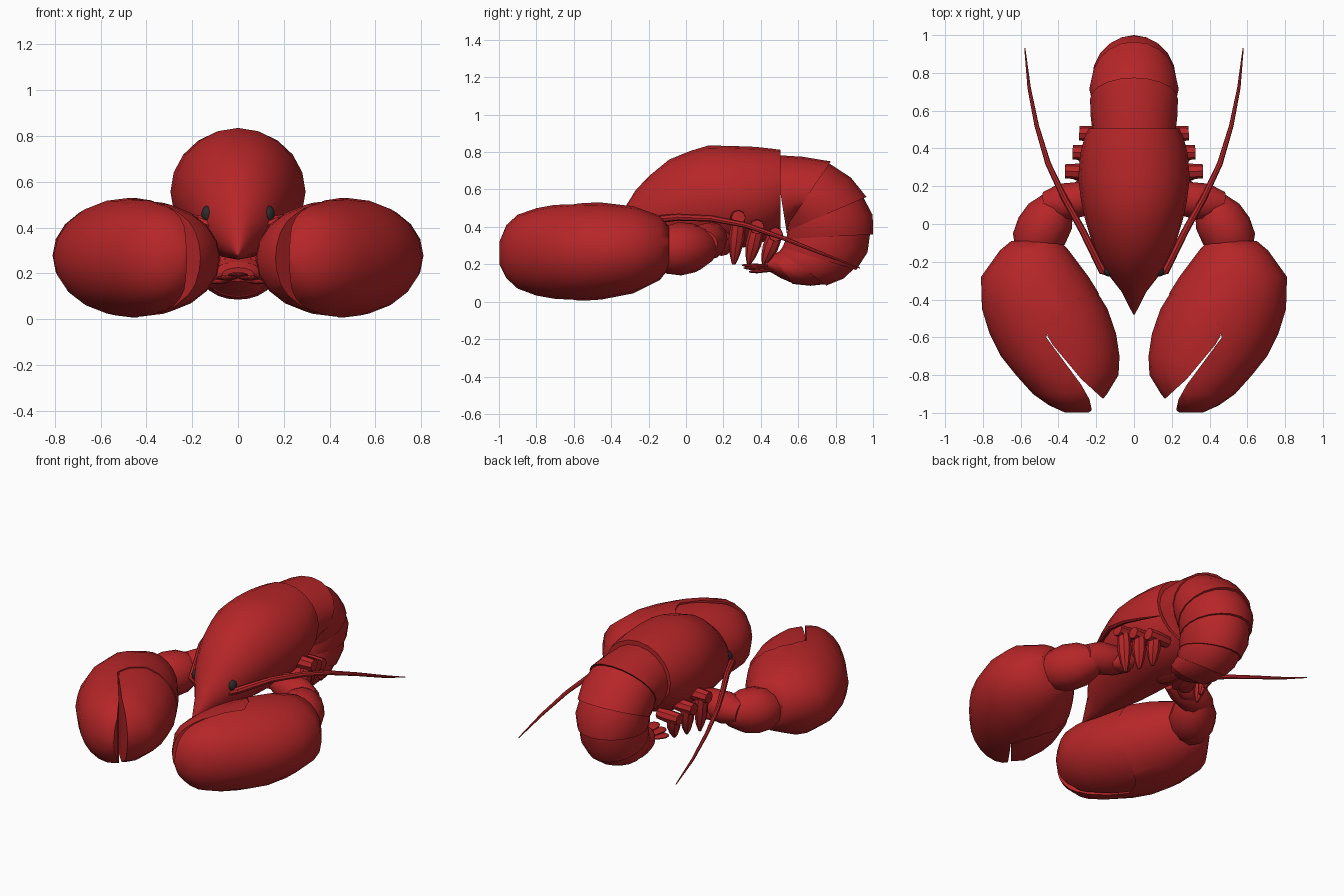
import bpy, bmesh, math
from mathutils import Vector as V

if "Cube" in bpy.data.objects:
    bpy.data.objects.remove(bpy.data.objects["Cube"])


def material(name, rgb):
    m = bpy.data.materials.new(name)
    m.diffuse_color = (*rgb, 1)
    m.use_nodes = True
    m.node_tree.nodes["Principled BSDF"].inputs["Base Color"].default_value = m.diffuse_color
    return m


RED = material("shell_red", (0.47, 0.019, 0.021))
DARK = material("eye_dark", (0.025, 0.025, 0.027))


def add_object(name, bm, mat=RED, mirror=False):
    bmesh.ops.recalc_face_normals(bm, faces=bm.faces)
    me = bpy.data.meshes.new(name)
    bm.to_mesh(me)
    bm.free()
    me.materials.append(mat)
    ob = bpy.data.objects.new(name, me)
    bpy.context.collection.objects.link(ob)
    if mirror:
        ob.modifiers.new("Mirror", 'MIRROR').use_mirror_merge = False
    return ob


def loft(name, rings, n=18, mirror=False, mat=RED):
    """Skin elliptical rings given as (centre, half axis u, half axis v)."""
    bm = bmesh.new()
    rows = []
    for c, u, v in rings:
        rows.append([bm.verts.new(V(c) + V(u) * math.cos(2 * math.pi * i / n)
                                  + V(v) * math.sin(2 * math.pi * i / n)) for i in range(n)])
    for a, b in zip(rows, rows[1:]):
        for i in range(n):
            bm.faces.new((a[i], a[(i + 1) % n], b[(i + 1) % n], b[i]))
    bm.faces.new(rows[0])
    bm.faces.new(rows[-1])
    return add_object(name, bm, mat, mirror)


def y_ring(y, x0, x1, z0, z1):
    return ((x0 + x1) / 2, y, (z0 + z1) / 2), (0, 0, (z1 - z0) / 2), ((x1 - x0) / 2, 0, 0)


def pod(name, a, b, profile, flat=1.0, n=12, mirror=True):
    """Rounded limb part from a to b; profile = (fraction, radius)."""
    a, b = V(a), V(b)
    d = (b - a).normalized()
    side = d.cross(V((0, 0, 1)) if abs(d.z) < 0.8 else V((0, 1, 0))).normalized()
    up = side.cross(d)
    return loft(name, [(a.lerp(b, t), up * r * flat, side * r) for t, r in profile], n, mirror)


def prism(name, pts, z0=-0.3, z1=0.9):
    bm = bmesh.new()
    f = bm.faces.new([bm.verts.new((x, y, z0)) for x, y in pts])
    top = bmesh.ops.extrude_face_region(bm, geom=[f])['geom']
    bmesh.ops.translate(bm, vec=(0, 0, z1 - z0), verts=[v for v in top if isinstance(v, bmesh.types.BMVert)])
    ob = add_object(name, bm)
    ob.hide_render = True
    return ob


def bake(ob):
    dg = bpy.context.evaluated_depsgraph_get()
    me = bpy.data.meshes.new_from_object(ob.evaluated_get(dg))
    ob.modifiers.clear()
    ob.data = me


# Carapace with pointed rostrum: y, half width, bottom, top
shell = [(-0.48, 0.004, 0.275, 0.285), (-0.36, 0.065, 0.26, 0.45), (-0.27, 0.135, 0.26, 0.595),
         (-0.20, 0.175, 0.26, 0.67), (-0.09, 0.225, 0.26, 0.76), (0.02, 0.258, 0.265, 0.805),
         (0.12, 0.28, 0.27, 0.835), (0.24, 0.295, 0.28, 0.833), (0.37, 0.285, 0.30, 0.828),
         (0.46, 0.262, 0.34, 0.818), (0.505, 0.24, 0.38, 0.812)]
loft("carapace", [y_ring(y, -w, w, a, b) for y, w, a, b in shell], 20)

# Curled abdomen: outer (y, z), inner (y, z), half width at each joint
joints = [((0.47, 0.80), (0.54, 0.36), 0.23), ((0.775, 0.75), (0.55, 0.42), 0.232),
          ((0.965, 0.56), (0.545, 0.38), 0.225), ((1.0, 0.36), (0.535, 0.335), 0.205),
          ((0.91, 0.17), (0.515, 0.29), 0.18), ((0.75, 0.087), (0.50, 0.27), 0.155),
          ((0.57, 0.095), (0.46, 0.25), 0.13), ((0.44, 0.165), (0.43, 0.225), 0.07)]


def joint_ring(o, i, w, s):
    o, i = V((0, *o)), V((0, *i))
    u = (o - i) / 2
    return i + u * s, u * s, V((w * s, 0, 0))


for k, (a, b) in enumerate(zip(joints, joints[1:])):
    mid = [tuple((p + q) / 2 for p, q in zip(a[j], b[j])) for j in (0, 1)]
    bulge = 1.0 if k == 0 else 1.035
    loft(f"tail_segment_{k + 1}", [joint_ring(*a, 0.965),
                                   joint_ring(*mid, (a[2] + b[2]) / 2, bulge),
                                   joint_ring(*b, 1.0)], 20)

# Tail fan blades
leaf = [(0, 0.025), (0.3, 0.04), (0.7, 0.045), (0.92, 0.03), (1, 0.012)]
pod("tail_fan_centre", (0, 0.47, 0.19), (0, 0.30, 0.195), leaf, 0.25, 10, False)
pod("tail_fan_inner", (0.03, 0.47, 0.18), (0.06, 0.31, 0.18), leaf, 0.25, 10)
pod("tail_fan_outer", (0.05, 0.47, 0.17), (0.105, 0.34, 0.16), leaf, 0.25, 10)

# Claws: one egg form, cut into palm with fixed finger, and movable finger
egg = [(-0.09, 0.39, 0.65, 0.18, 0.40), (-0.14, 0.345, 0.71, 0.115, 0.46), (-0.28, 0.24, 0.81, 0.045, 0.51),
       (-0.45, 0.135, 0.805, 0.012, 0.53), (-0.58, 0.09, 0.765, 0.003, 0.528), (-0.70, 0.072, 0.705, 0.015, 0.518),
       (-0.80, 0.078, 0.625, 0.033, 0.50), (-0.90, 0.14, 0.535, 0.07, 0.465), (-0.96, 0.19, 0.45, 0.125, 0.41),
       (-0.998, 0.24, 0.365, 0.20, 0.32)]
palm_cut = prism("palm_cutter", [(0.465, -0.60), (0.43, -0.50), (0.36, -0.425), (0.27, -0.39), (0.17, -0.365),
                                 (-0.1, -0.28), (-0.1, -1.1), (0.2, -1.1), (0.235, -0.93), (0.28, -0.85)])
finger_cut = prism("finger_cutter", [(0.46, -0.59), (0.43, -0.64), (0.28, -0.82), (0.165, -0.925), (0.05, -1.0),
                                     (-0.1, -1.0), (-0.1, -0.25), (0.2, -0.33), (0.42, -0.45)])
for name, cutter, op, s in (("claw_palm", palm_cut, 'DIFFERENCE', 1.0),
                            ("claw_finger", finger_cut, 'INTERSECT', 0.97)):
    ob = loft(name, [(c, V(u) * s, V(v) * (1 + s) / 2) for c, u, v in (y_ring(*e) for e in egg)], 20)
    m = ob.modifiers.new("Cut", 'BOOLEAN')
    m.operation, m.object, m.solver = op, cutter, 'EXACT'
    ob.modifiers.new("Mirror", 'MIRROR').use_mirror_merge = False
    bake(ob)
for c in (palm_cut, finger_cut):
    bpy.data.objects.remove(c)

# Arms between body and claws
pod("arm_upper", (0.17, 0.15, 0.35), (0.47, 0.10, 0.31),
    [(0, 0.06), (0.3, 0.09), (0.7, 0.10), (1, 0.07)])
pod("arm_wrist", (0.38, 0.15, 0.30), (0.56, -0.16, 0.27),
    [(0, 0.05), (0.12, 0.09), (0.35, 0.132), (0.6, 0.142), (0.85, 0.125), (1, 0.08)])
pod("arm_rear_bump", (0.2, 0.2, 0.33), (0.33, 0.17, 0.28), [(0, 0.05), (0.5, 0.065), (1, 0.03)])

# Walking legs: hip stub plus tapered pod
for k, (x, y, z) in enumerate([(0.32, 0.275, 0.50), (0.28, 0.375, 0.45), (0.245, 0.475, 0.41)]):
    pod(f"leg_hip_{k + 1}", (x - 0.11, y, z - 0.05), (x + 0.045, y + 0.005, z - 0.05),
        [(0, 0.035), (0.5, 0.042), (1, 0.038)], 1.0, 8)
    pod(f"leg_{k + 1}", (x, y + 0.01, z - 0.035), (x - 0.04, y - 0.02 - 0.02 * k, 0.20),
        [(0, 0.025), (0.2, 0.04), (0.5, 0.042), (0.8, 0.028), (1, 0.01)], 1.0, 8)

# Eyes
bm = bmesh.new()
bmesh.ops.create_uvsphere(bm, u_segments=12, v_segments=8, radius=0.03)
bmesh.ops.scale(bm, vec=(0.9, 0.95, 1.2), verts=bm.verts)
bmesh.ops.translate(bm, vec=(0.133, -0.25, 0.46), verts=bm.verts)
add_object("eyes", bm, DARK, True)

# Antennae: swept back, tapering
path = [(0.12, -0.26, 0.41, 0.02), (0.165, -0.25, 0.43, 0.022), (0.27, -0.04, 0.452, 0.019),
        (0.37, 0.14, 0.445, 0.017), (0.455, 0.32, 0.41, 0.015), (0.515, 0.52, 0.34, 0.012),
        (0.555, 0.72, 0.26, 0.009), (0.578, 0.93, 0.18, 0.003)]
rings = []
for i, p in enumerate(path):
    d = (V(path[min(i + 1, 7)][:3]) - V(path[max(i - 1, 0)][:3])).normalized()
    side = d.cross(V((0, 0, 1))).normalized()
    rings.append((p[:3], side.cross(d) * p[3], side * p[3]))
loft("antennae", rings, 8, True)

# Smooth shading with crisp part edges
for ob in list(bpy.context.scene.objects):
    if ob.modifiers:
        bake(ob)
    ob.select_set(True)
    bpy.context.view_layer.objects.active = ob
bpy.ops.object.shade_smooth_by_angle(angle=math.radians(40))
